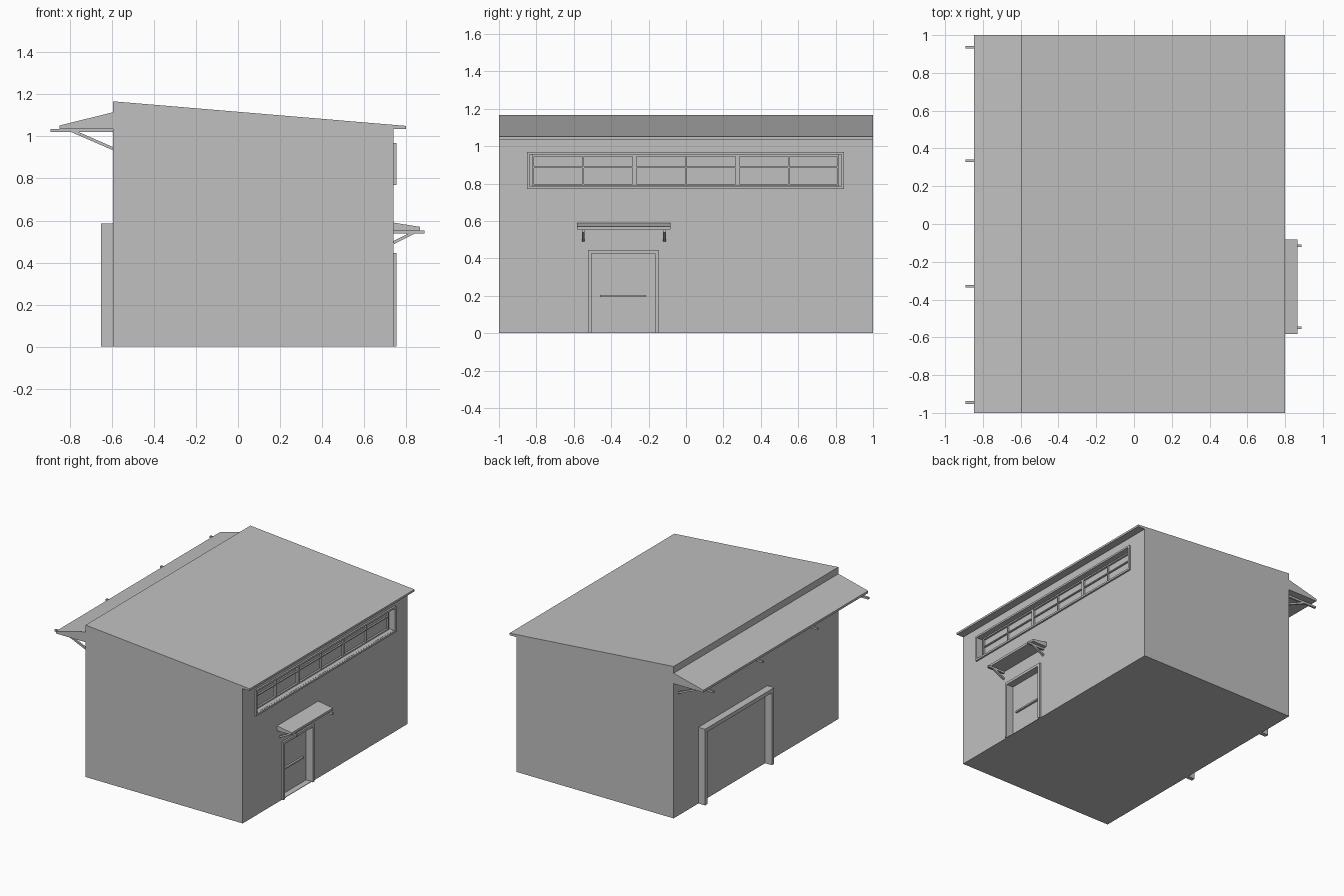
import bpy, bmesh
from mathutils import Vector

if "Cube" in bpy.data.objects:
    bpy.data.objects.remove(bpy.data.objects["Cube"])

gray = bpy.data.materials.new("plain_gray")
gray.use_nodes = True
gray.diffuse_color = (0.53, 0.53, 0.53, 1)
gray.node_tree.nodes["Principled BSDF"].inputs["Base Color"].default_value = (0.53, 0.53, 0.53, 1)

WEST, EAST = -0.595, 0.74    # wall planes
RECESS = 0.695               # plane of the panes and the door leaf
PROUD = 0.753                # face of the trim


def extrude(name, profile, y0, y1):
    """Closed x/z profile extruded along y."""
    bm = bmesh.new()
    face = bm.faces.new([bm.verts.new((x, y0, z)) for x, z in profile])
    out = bmesh.ops.extrude_face_region(bm, geom=[face])
    verts = [v for v in out["geom"] if isinstance(v, bmesh.types.BMVert)]
    bmesh.ops.translate(bm, verts=verts, vec=(0, y1 - y0, 0))
    bmesh.ops.recalc_face_normals(bm, faces=bm.faces)
    mesh = bpy.data.meshes.new(name)
    bm.to_mesh(mesh)
    bm.free()
    mesh.materials.append(gray)
    obj = bpy.data.objects.new(name, mesh)
    bpy.context.collection.objects.link(obj)
    return obj


def box(name, x0, x1, y0, y1, z0, z1):
    return extrude(name, [(x0, z0), (x1, z0), (x1, z1), (x0, z1)], y0, y1)


def trim(name, x0, x1, y0, y1, z0, z1, w, sill=True):
    """Rectangular surround with bars of width w, measured on its outside."""
    box(name + "_side_a", x0, x1, y0, y0 + w, z0, z1)
    box(name + "_side_b", x0, x1, y1 - w, y1, z0, z1)
    box(name + "_head", x0, x1, y0 + w, y1 - w, z1 - w, z1)
    if sill:
        box(name + "_sill", x0, x1, y0 + w, y1 - w, z0, z0 + w)


def bracket(name, wall, tip, foot, z, drop, y):
    """Horizontal arm with a diagonal strut back to the wall."""
    box(name + "_arm", wall, tip, y - 0.007, y + 0.007, z - 0.015, z)
    a, b = Vector((foot, z - 0.008)), Vector((wall, drop))
    d = (b - a).normalized() * 0.007
    n = Vector((-d.y, d.x))
    extrude(name + "_strut", [a + n, b + n, b - n, a - n], y - 0.007, y + 0.007)


# Walls and sloping roof in one solid
building = extrude("building", [(WEST, 0), (EAST, 0), (EAST, 1.035), (0.8, 1.035),
                                (0.8, 1.05), (WEST, 1.167)], -1, 1)

# Recesses for the window band and the small door
openings = [box("window_cutter", RECESS, 0.78, -0.837, 0.833, 0.785, 0.955),
            box("door_cutter", RECESS, 0.78, -0.505, -0.165, 0.004, 0.425)]
for cutter in openings:
    mod = building.modifiers.new("opening", "BOOLEAN")
    mod.object = cutter
    mod.solver = "EXACT"
bpy.context.view_layer.update()
cut = bpy.data.meshes.new_from_object(building.evaluated_get(bpy.context.evaluated_depsgraph_get()))
building.modifiers.clear()
building.data = cut
for cutter in openings:
    bpy.data.objects.remove(cutter)

# Window band
trim("window_trim", EAST - 0.01, PROUD, -0.85, 0.846, 0.77, 0.969, 0.014)
trim("window_sash", RECESS - 0.002, RECESS + 0.014, -0.822, 0.818, 0.787, 0.954, 0.01)
for i in range(1, 6):
    y = -0.825 + 0.275 * i
    half = 0.011 if i % 2 == 0 else 0.004
    box(f"window_mullion_{i}", RECESS - 0.002, RECESS + 0.014, y - half, y + half, 0.787, 0.954)
box("window_crossbar", RECESS - 0.002, RECESS + 0.012, -0.82, 0.816, 0.882, 0.89)

# Small door
trim("door_trim", EAST - 0.01, PROUD, -0.525, -0.145, 0, 0.445, 0.02, False)
box("door_push_bar", RECESS - 0.002, RECESS + 0.015, -0.46, -0.213, 0.193, 0.204)

# Canopy above the small door
extrude("door_canopy", [(EAST, 0.553), (0.865, 0.553), (0.865, 0.57), (EAST, 0.59)], -0.583, -0.083)
for i, y in enumerate((-0.55, -0.115)):
    bracket(f"door_bracket_{i}", EAST, 0.887, 0.84, 0.553, 0.495, y)

# Large doorway surround
trim("gate_surround", -0.652, WEST + 0.01, -0.14, 0.70, 0, 0.585, 0.03, False)

# Long canopy above the large doorway
extrude("long_canopy", [(WEST, 1.035), (-0.848, 1.035), (-0.848, 1.052), (WEST, 1.115)], -1, 1)
for i, y in enumerate((-0.945, -0.33, 0.335, 0.935)):
    bracket(f"long_bracket_{i}", WEST, -0.891, -0.79, 1.035, 0.942, y)
